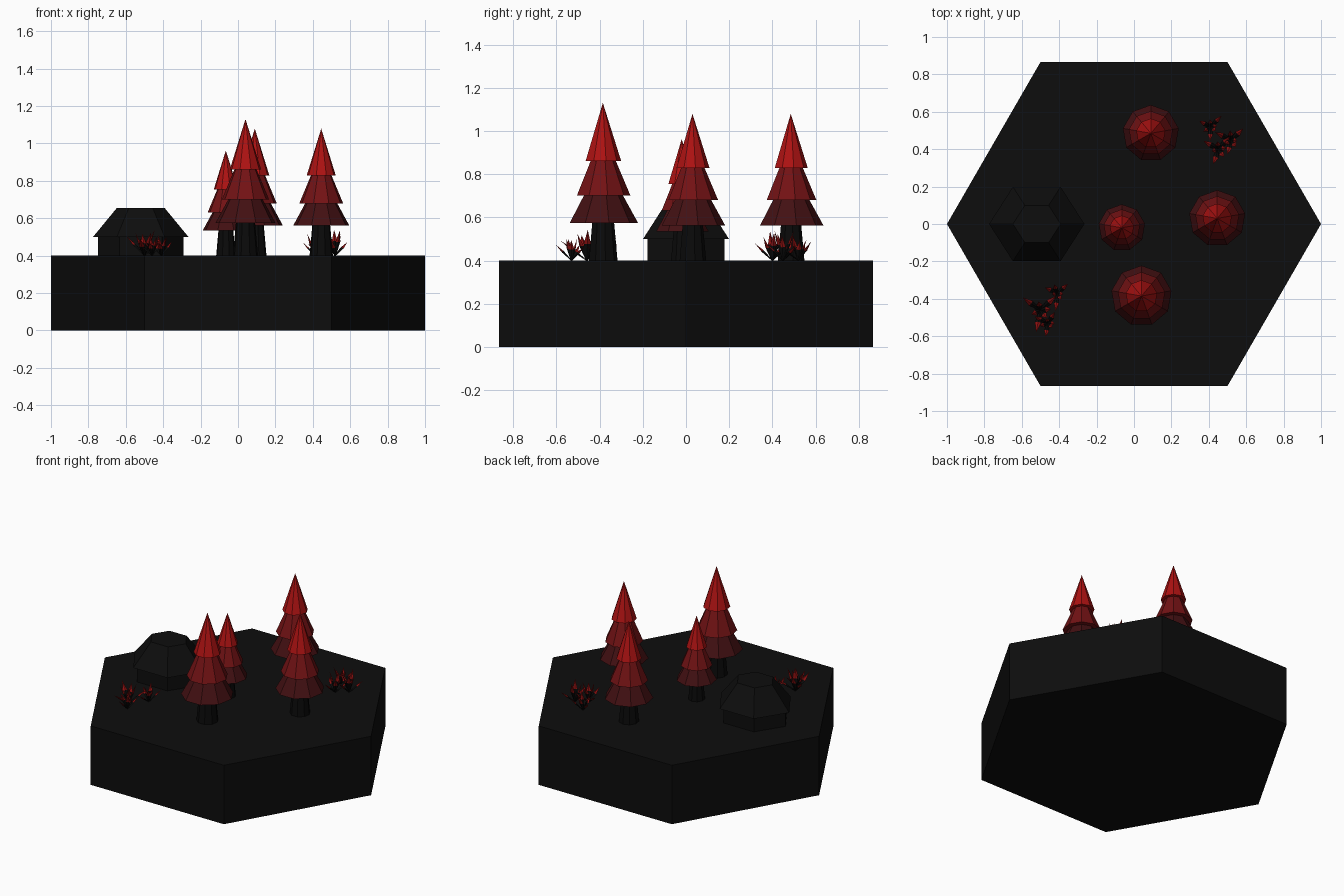
import bpy, bmesh, math, random
from mathutils import Vector, Matrix

random.seed(4)
if "Cube" in bpy.data.objects:
    bpy.data.objects.remove(bpy.data.objects["Cube"])


def material(name, r, g, b):
    m = bpy.data.materials.new(name)
    m.use_nodes = True
    m.diffuse_color = (r, g, b, 1)
    m.node_tree.nodes["Principled BSDF"].inputs["Base Color"].default_value = (r, g, b, 1)
    return m


GROUND = material("ground black", .004, .004, .004)
BARK = material("bark black", .003, .003, .003)
HUT = material("hut black", .004, .004, .004)
LOW = material("dark maroon", .055, .005, .006)
MID = material("deep red", .17, .006, .007)
TOP = material("bright red", .42, .006, .006)
LEAF_RED = material("leaf red", .25, .005, .005)


def finish(bm, name, mats, loc=(0, 0, 0)):
    bmesh.ops.recalc_face_normals(bm, faces=bm.faces)
    me = bpy.data.meshes.new(name)
    bm.to_mesh(me)
    bm.free()
    for m in mats:
        me.materials.append(m)
    ob = bpy.data.objects.new(name, me)
    ob.location = loc
    bpy.context.collection.objects.link(ob)
    return ob


def frustum(bm, sides, r1, r2, z1, z2, mat=0, turn=0, stretch=1):
    """Tapered prism between two heights."""
    old = set(bm.faces)
    m = (Matrix.Translation((0, 0, (z1 + z2) / 2)) @ Matrix.Diagonal((1, stretch, 1, 1))
         @ Matrix.Rotation(turn, 4, 'Z'))
    bmesh.ops.create_cone(bm, cap_ends=True, segments=sides, radius1=r1, radius2=r2,
                          depth=z2 - z1, matrix=m)
    for f in set(bm.faces) - old:
        f.material_index = mat


# Hexagonal ground slab
bm = bmesh.new()
frustum(bm, 6, 1, 1, 0, .4, turn=math.pi / 6 * 3)
finish(bm, "ground_slab", [GROUND])


# Trees: trunk and three stacked skirts
def tree(name, x, y, s):
    bm = bmesh.new()
    frustum(bm, 9, .068, .05, 0, .2)
    frustum(bm, 9, .163, .08, .174, .325, 1)
    frustum(bm, 9, .128, .052, .30, .48, 2)
    frustum(bm, 9, .085, 0, .46, .73, 3)
    finish(bm, name, [BARK, LOW, MID, TOP], (x, y, .4)).scale = (s, s, s)


tree("front_tree", .04, -.385, 1)
tree("back_tree", .09, .485, .93)
tree("left_tree", .445, .03, .93)
tree("small_tree", -.065, -.02, .77)

# Hut: low walls under an overhanging truncated roof
bm = bmesh.new()
frustum(bm, 6, .228, .228, 0, .11, turn=math.pi / 2, stretch=.9)
frustum(bm, 6, .255, .1275, .1, .255, turn=math.pi / 2, stretch=.9)
finish(bm, "hut", [HUT], (-.52, 0, .4))


# Bushes: clumps of pointed leaves, dark below and red above
def leaf(bm, base, yaw, lean, length, width):
    rot = Matrix.Rotation(yaw, 3, 'Z') @ Matrix.Rotation(lean, 3, 'Y')

    def ring(t, w):
        return [bm.verts.new(base + rot @ Vector((a * w * .4, b * w, t * length)))
                for a, b in ((1, 0), (0, 1), (-1, 0), (0, -1))]
    rings = [ring(0, width * .3), ring(.55, width)]
    tip = bm.verts.new(base + rot @ Vector((0, 0, length)))
    for i in range(4):
        j = (i + 1) % 4
        bm.faces.new((rings[0][i], rings[0][j], rings[1][j], rings[1][i]))
        bm.faces.new((rings[1][i], rings[1][j], tip)).material_index = 1


def bush(name, x, y, clumps):
    bm = bmesh.new()
    for cx, cy, size in clumps:
        for k in range(7):
            lean = .35 + .5 * (k % 2) + random.uniform(-.1, .1)
            leaf(bm, Vector((cx, cy, 0)), k * math.tau / 7 + random.uniform(-.2, .2),
                 lean, size * random.uniform(.8, 1.05), size * .11)
    finish(bm, name, [BARK, LEAF_RED], (x, y, .4))


bush("front_bush", -.46, -.45, [(.05, .08, .12), (-.04, -.01, .15), (0, -.08, .12)])
bush("back_bush", .46, .46, [(-.05, .06, .12), (-.01, -.06, .14), (.06, -.01, .14)])
